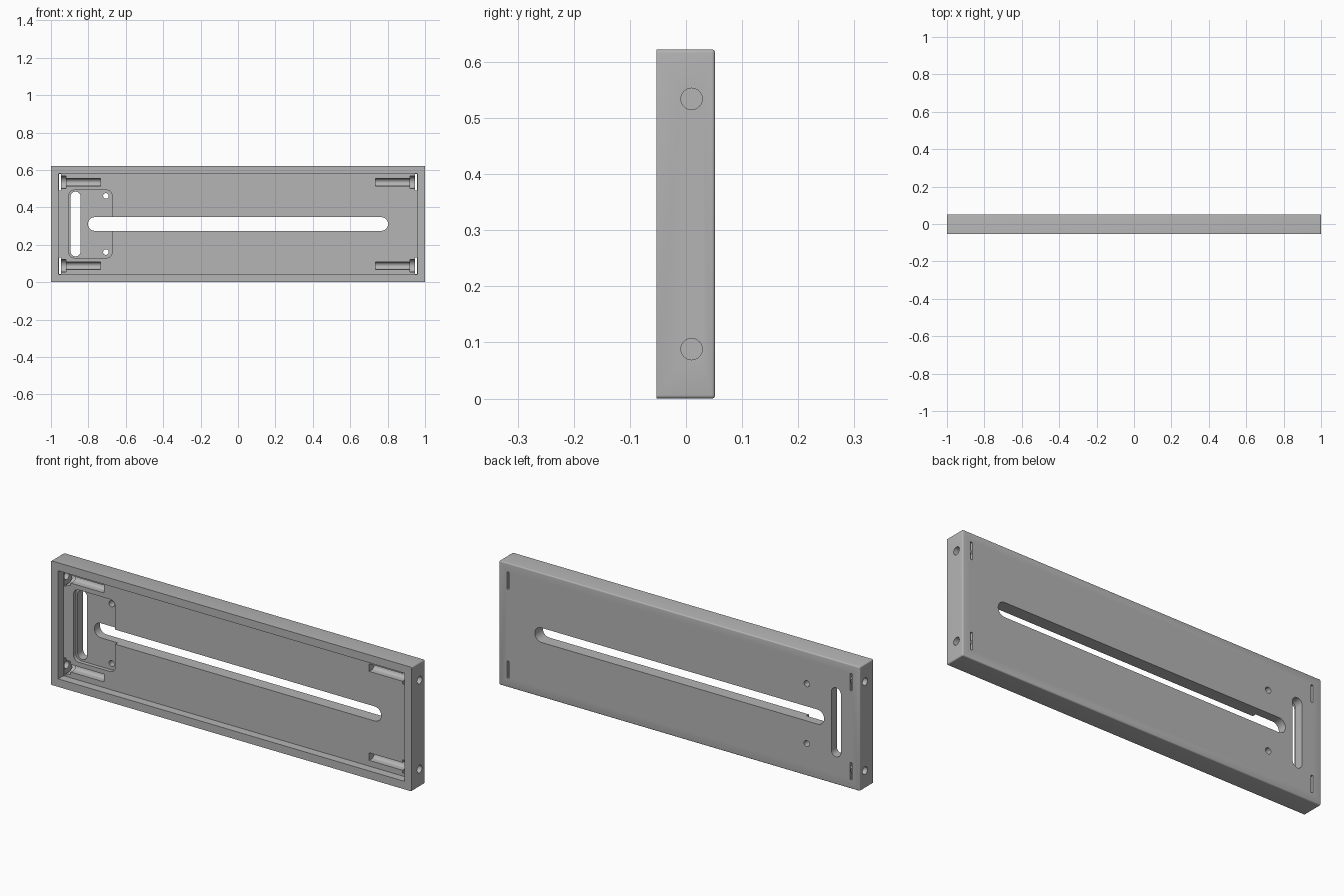
import bpy, bmesh
from math import sin, cos, pi

if "Cube" in bpy.data.objects:
    bpy.data.objects.remove(bpy.data.objects["Cube"], do_unlink=True)

HEIGHT = 0.622
FRONT, BACK = -0.053, 0.052
FLOOR = -0.011          # recess floor
PLATE_FLOOR = 0.008     # deeper plate pocket floor
MID = HEIGHT / 2
AXIS_Y = 0.01           # bolt axis depth
THROUGH = 0.1
OPEN = -0.03            # start of cuts made inside the recess

grey = bpy.data.materials.new("light_grey")
grey.use_nodes = True
colour = (0.46, 0.46, 0.46, 1)
grey.diffuse_color = colour
grey.node_tree.nodes["Principled BSDF"].inputs["Base Color"].default_value = colour


def prism(name, outline, offset):
    """Extrude a closed 3D outline along an offset."""
    bm = bmesh.new()
    base = bm.faces.new([bm.verts.new(p) for p in outline])
    top = bmesh.ops.extrude_face_region(bm, geom=[base])["geom"]
    bmesh.ops.translate(bm, vec=offset,
                        verts=[v for v in top if isinstance(v, bmesh.types.BMVert)])
    bmesh.ops.recalc_face_normals(bm, faces=bm.faces)
    mesh = bpy.data.meshes.new(name)
    bm.to_mesh(mesh)
    bm.free()
    mesh.materials.append(grey)
    obj = bpy.data.objects.new(name, mesh)
    bpy.context.collection.objects.link(obj)
    return obj


def rounded(name, x0, x1, z0, z1, y0, y1, r=0.0, steps=10):
    """Rounded rectangle in the front plane, extruded in depth."""
    pts = []
    corners = [(x1 - r, z1 - r), (x0 + r, z1 - r), (x0 + r, z0 + r), (x1 - r, z0 + r)]
    for k, (cx, cz) in enumerate(corners):
        for i in range(steps + 1 if r else 1):
            a = pi / 2 * (k + i / steps)
            p = (round(cx + r * cos(a), 6), y0, round(cz + r * sin(a), 6))
            if not pts or p != pts[-1]:
                pts.append(p)
    if pts[0] == pts[-1]:
        pts.pop()
    return prism(name, pts, (0, y1 - y0, 0))


def channel(name, x0, x1, z, r, steps=16):
    """Round-bottomed trough along x, open to the front."""
    pts = [(x0, OPEN, z - r)]
    for i in range(steps + 1):
        a = -pi / 2 + pi * i / steps
        pts.append((x0, AXIS_Y + r * cos(a), z + r * sin(a)))
    pts.append((x0, OPEN, z + r))
    return prism(name, pts, (x1 - x0, 0, 0))


def bore(name, x0, x1, z, r, steps=32):
    """Round hole along x."""
    ring = [2 * pi * i / steps for i in range(steps)]
    return prism(name, [(x0, AXIS_Y + r * cos(a), z + r * sin(a)) for a in ring],
                 (x1 - x0, 0, 0))


# Body with every edge softened except around the front
body = rounded("slotted_panel", -1, 1, 0, HEIGHT, FRONT, BACK)
bm = bmesh.new()
bm.from_mesh(body.data)
soft = [e for e in bm.edges if max(v.co.y for v in e.verts) > 0]
bmesh.ops.bevel(bm, geom=soft, offset=0.006, segments=4, profile=0.5, affect="EDGES")
bm.to_mesh(body.data)
bm.free()

# Front recess, plate pocket and long slots
cutters = [
    rounded("recess", -0.96, 0.96, 0.04, HEIGHT - 0.04, -THROUGH, FLOOR),
    rounded("plate_pocket", -0.905, -0.673, 0.13, HEIGHT - 0.13, OPEN, PLATE_FLOOR, 0.03),
    rounded("long_slot", -0.802, 0.802, MID - 0.0365, MID + 0.0365, OPEN, THROUGH, 0.0365),
    rounded("short_slot", -0.895, -0.842, 0.138, HEIGHT - 0.138, OPEN, THROUGH, 0.0265),
]

for z in (0.088, HEIGHT - 0.088):
    # Small screw hole in the plate pocket
    hz = MID + (0.15 if z > MID else -0.15)
    cutters.append(rounded("screw_hole", -0.721, -0.691, hz - 0.015, hz + 0.015,
                           OPEN, THROUGH, 0.015))
    # Bolt pockets, slits and side holes at both ends
    for s in (-1, 1):
        cutters += [
            channel("shaft_pocket", s * 0.735, s * 0.95, z, 0.019),
            channel("head_pocket", s * 0.92, s * 0.951, z, 0.033),
            rounded("slit", min(s * 0.946, s * 0.957), max(s * 0.946, s * 0.957),
                    z - 0.043, z + 0.043, OPEN, THROUGH),
            bore("side_hole", s * 0.953, s * 1.05, z, 0.019),
        ]

bpy.ops.object.select_all(action="DESELECT")
bpy.context.view_layer.objects.active = body
body.select_set(True)
for cutter in cutters:
    cutter.hide_render = True
    mod = body.modifiers.new("cut", "BOOLEAN")
    mod.operation = "DIFFERENCE"
    mod.solver = "EXACT"
    mod.object = cutter
    bpy.ops.object.modifier_apply(modifier=mod.name)
    bpy.data.objects.remove(cutter, do_unlink=True)

bpy.ops.object.shade_smooth_by_angle(angle=pi / 6)
